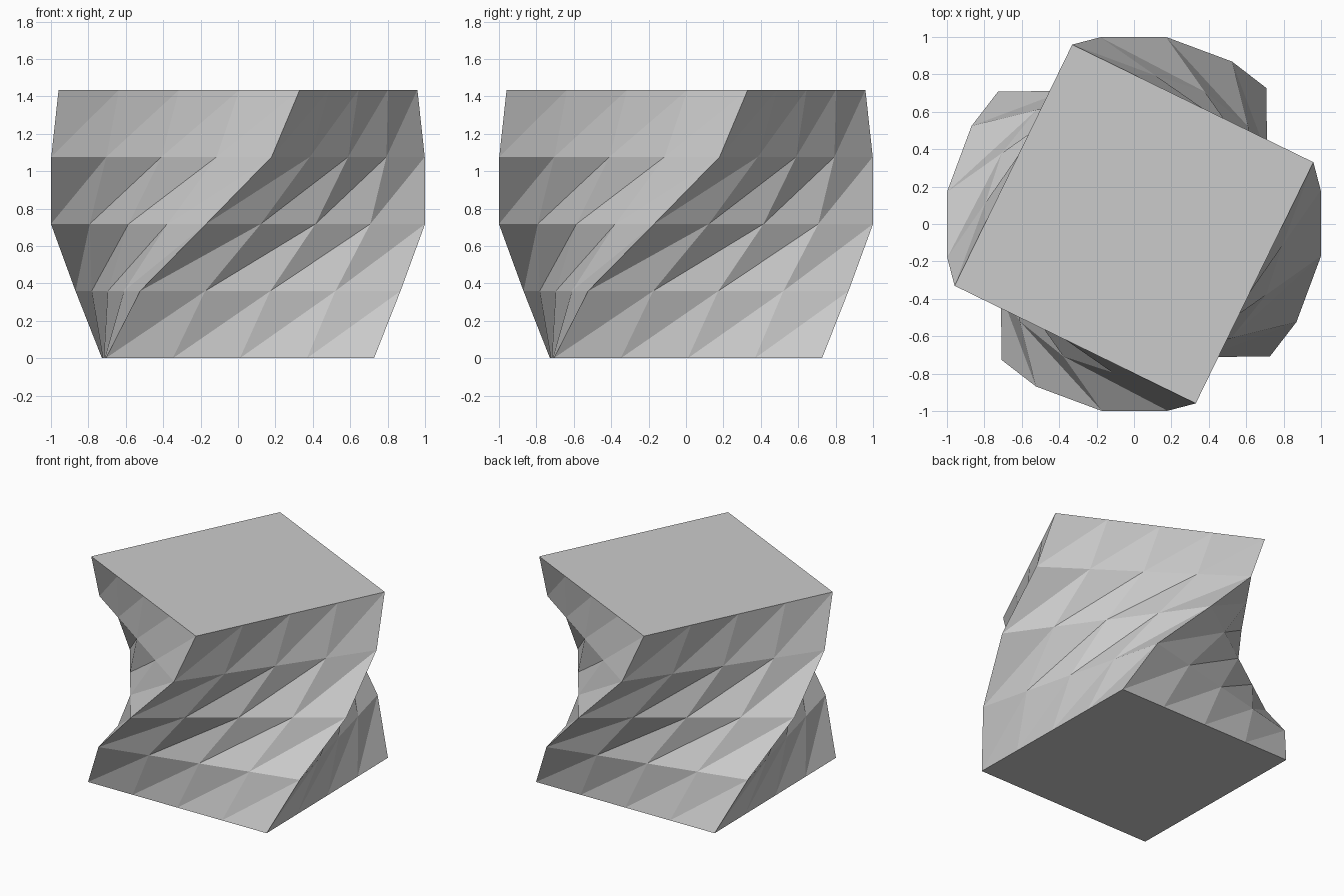
import bpy, bmesh
from math import cos, sin, radians
from mathutils import Vector

if "Cube" in bpy.data.objects:
    bpy.data.objects.remove(bpy.data.objects["Cube"])

RADIUS = 1.0145          # centre to corner of the square section
HEIGHT = 1.435
SEGS = 4                 # divisions along each side
CORNER_ANGLES = [-134.2, -121.1, -99.7, -79.8, -71.0]  # eased twist per level


def ring(bm, angle, z):
    """Square section rotated to the given corner angle, with divided sides."""
    corners = [Vector((RADIUS * cos(radians(angle + 90 * k)),
                       RADIUS * sin(radians(angle + 90 * k)), z)) for k in range(4)]
    return [bm.verts.new(corners[k].lerp(corners[(k + 1) % 4], i / SEGS))
            for k in range(4) for i in range(SEGS)]


bm = bmesh.new()
levels = len(CORNER_ANGLES) - 1
rings = [ring(bm, a, HEIGHT * n / levels) for n, a in enumerate(CORNER_ANGLES)]

# twisted walls, split along the rising diagonal
for low, high in zip(rings, rings[1:]):
    for i in range(len(low)):
        j = (i + 1) % len(low)
        bm.faces.new((low[i], low[j], high[j]))
        bm.faces.new((low[i], high[j], high[i]))

# flat bottom and top
bm.faces.new(rings[0][::-1])
bm.faces.new(rings[-1])

mesh = bpy.data.meshes.new("twisted_block")
bm.to_mesh(mesh)
bm.free()
block = bpy.data.objects.new("twisted_block", mesh)
bpy.context.collection.objects.link(block)
